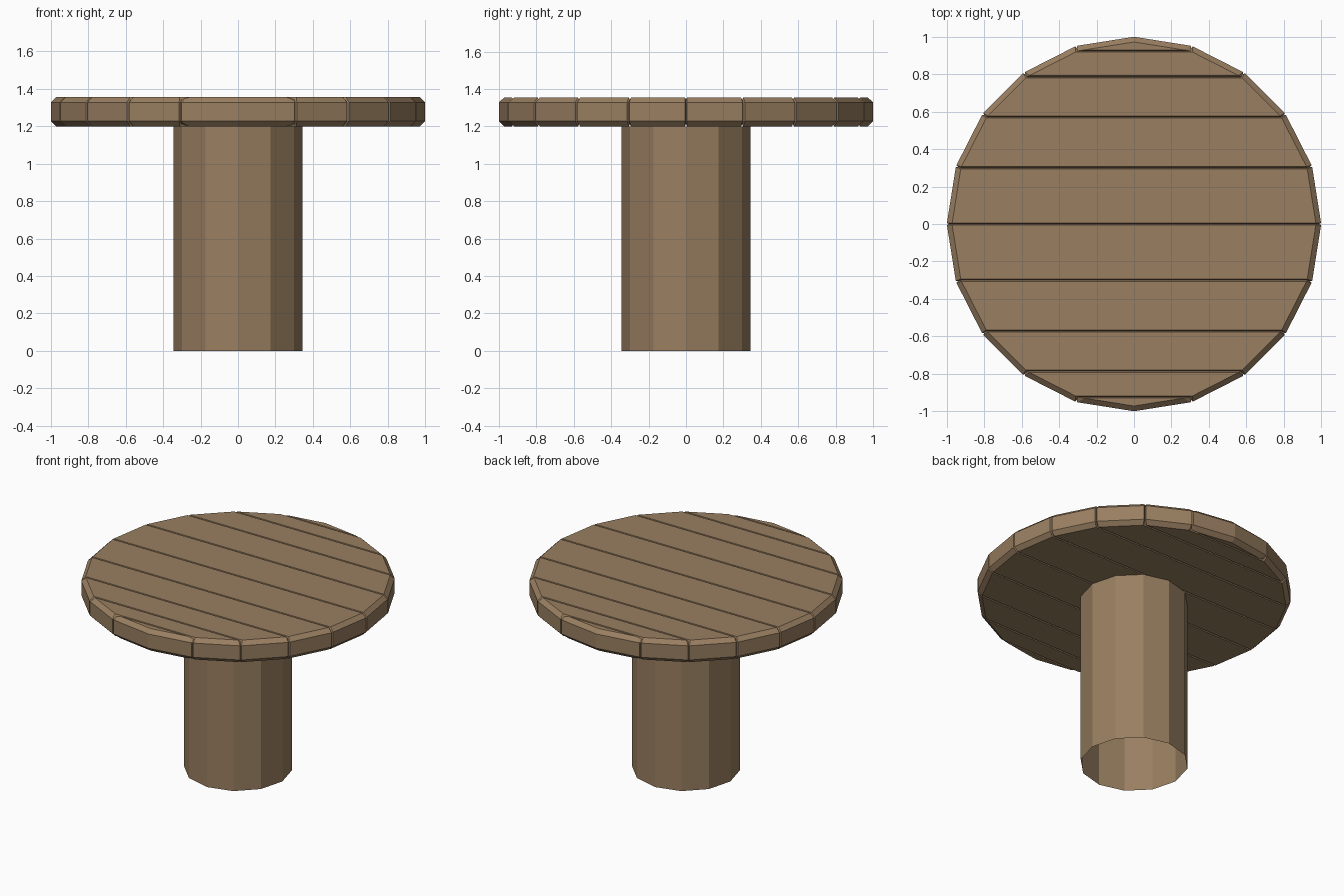
import bpy, bmesh, math
from mathutils import Vector

if "Cube" in bpy.data.objects:
    bpy.data.objects.remove(bpy.data.objects["Cube"])

wood = bpy.data.materials.new("brown wood")
wood.diffuse_color = (0.32, 0.212, 0.12, 1)
wood.use_nodes = True
wood.node_tree.nodes["Principled BSDF"].inputs["Base Color"].default_value = wood.diffuse_color


def finish(name, bm):
    me = bpy.data.meshes.new(name)
    bm.to_mesh(me)
    bm.free()
    me.materials.append(wood)
    ob = bpy.data.objects.new(name, me)
    bpy.context.collection.objects.link(ob)
    return ob


# Plank table top: 20-sided chamfered disc, lofted along y, with a V groove at each plank joint
PROFILE = [(0.972, 1.20), (1.0, 1.228), (1.0, 1.328), (0.972, 1.355)]
GAP, DEPTH = 0.006, 0.012


def corner(j):
    a = math.radians(-90 + 18 * j)
    return Vector((math.cos(a), math.sin(a)))


def station(j, side):
    """Closed outline at corner j; side -1/+1 are groove lips, 0 the groove floor, None the plain tip."""
    half = []
    for k, (r, z) in enumerate(PROFILE):
        p = corner(j) * r
        on_cap = k in (0, 3)
        if side == 0:
            if on_cap:
                z += DEPTH if k == 0 else -DEPTH
            else:
                p *= 1 - DEPTH
        elif side:
            q = corner(j + side) * r
            run = abs(q.y - p.y) if on_cap else (q - p).length
            p = p.lerp(q, GAP / run)
        half.append(Vector((p.x, p.y, z)))
    return half + [Vector((-v.x, v.y, v.z)) for v in reversed(half)]


stations = [station(0, None)]
for j in range(1, 10):
    stations += [station(j, s) for s in (-1, 0, 1)]
stations.append(station(10, None))

bm = bmesh.new()
loops = [[bm.verts.new(p) for p in s] for s in stations]
for a, b in zip(loops, loops[1:]):
    for i in range(8):
        n = (i + 1) % 8
        bm.faces.new((a[i], a[n], b[n], b[i]))
bmesh.ops.remove_doubles(bm, verts=bm.verts, dist=0.0005)
bmesh.ops.recalc_face_normals(bm, faces=bm.faces)
finish("table_top", bm)

# Pedestal: 12-sided open tube
bm = bmesh.new()
bmesh.ops.create_cone(bm, cap_ends=False, segments=12, radius1=0.345, radius2=0.345, depth=1.2)
bmesh.ops.translate(bm, verts=bm.verts, vec=(0, 0, 0.6))
bmesh.ops.recalc_face_normals(bm, faces=bm.faces)
finish("pedestal", bm)
